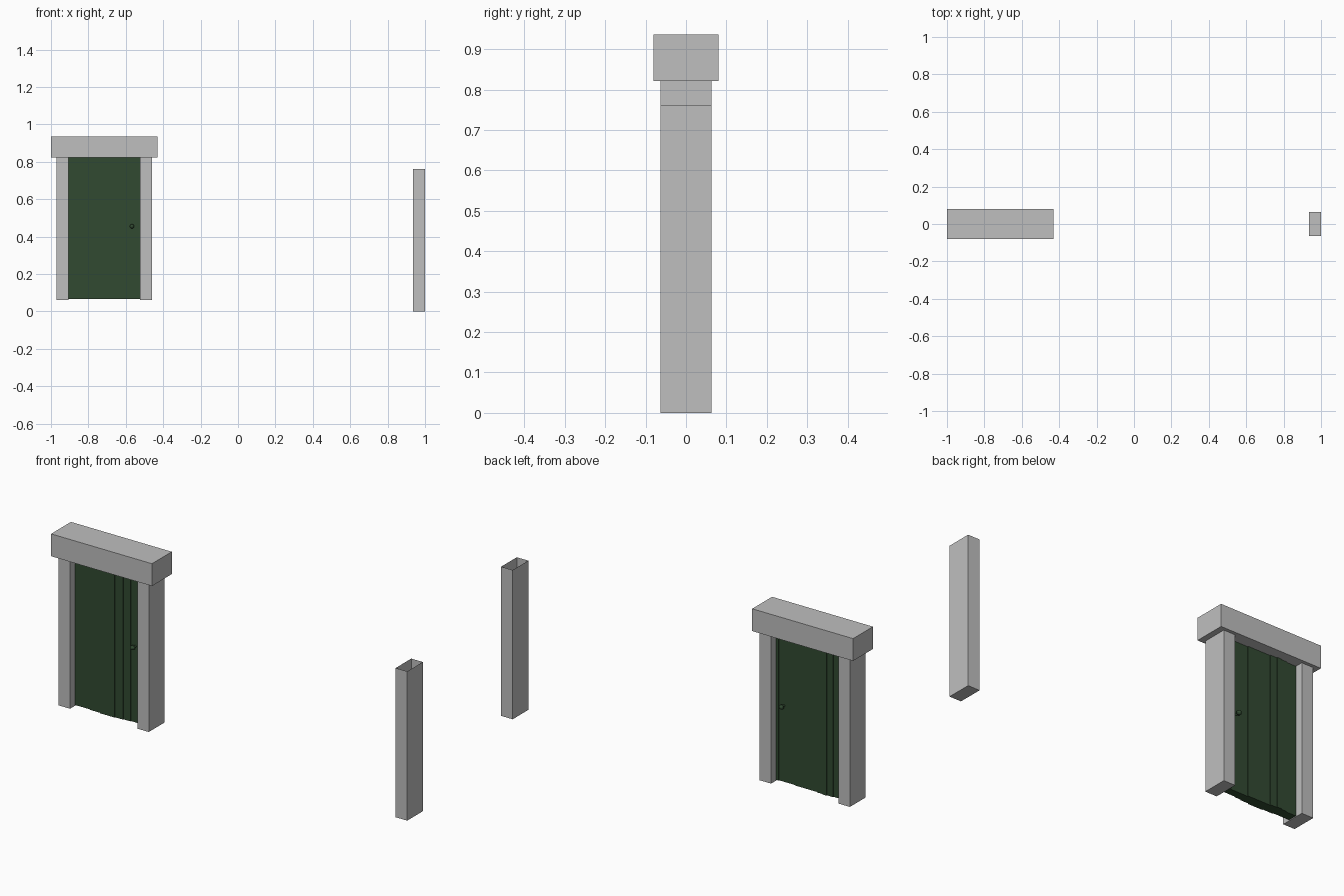
import bpy
import bmesh
from mathutils import Matrix, Vector

cube = bpy.data.objects.get("Cube")
if cube:
    bpy.data.objects.remove(cube, do_unlink=True)


def make_material(name, rgb):
    mat = bpy.data.materials.new(name)
    mat.use_nodes = True
    mat.diffuse_color = (*rgb, 1)
    mat.node_tree.nodes["Principled BSDF"].inputs["Base Color"].default_value = (*rgb, 1)
    return mat


stone = make_material("grey_stone", (0.52, 0.52, 0.52))
green = make_material("dark_green", (0.031, 0.068, 0.031))


def add_object(name, bm, mat):
    mesh = bpy.data.meshes.new(name)
    bm.to_mesh(mesh)
    bm.free()
    mesh.materials.append(mat)
    obj = bpy.data.objects.new(name, mesh)
    bpy.context.collection.objects.link(obj)
    return obj


def box(name, low, high, mat, open_top=False):
    low, high = Vector(low), Vector(high)
    bm = bmesh.new()
    bmesh.ops.create_cube(bm, size=1, matrix=Matrix.Translation((low + high) / 2)
                          @ Matrix.Diagonal((*(high - low), 1)))
    if open_top:
        bm.normal_update()
        bmesh.ops.delete(bm, geom=[f for f in bm.faces if f.normal.z > 0.9], context='FACES')
    return add_object(name, bm, mat)


# Posts: two in the frame and one standing apart, each open at the top
POST = Vector((0.065, 0.126, 0.762))
for name, x, z in (("right_post", -0.97, 0.062), ("left_post", -0.525, 0.062),
                   ("spare_post", 0.935, 0)):
    corner = Vector((x, -POST.y / 2, z))
    box(name, corner, corner + POST, stone, open_top=True)

# Lintel
box("lintel", (-1, -0.08, 0.822), (-0.43, 0.08, 0.936), stone)

# Door: one slab of boards whose faces step slightly in depth
edges = [-0.905, -0.85, -0.816, -0.793, -0.758, -0.676, -0.632, -0.592, -0.539, -0.525]
front_steps = [0, 0, 1, 1, 2, 1, 0, -1, -1]
back_steps = [0, 1, 2, 1, 0, 0, -1, -1, 0]
HALF, STEP = 0.023, 0.004


def outline(steps, side):
    return [(x, side * (HALF + STEP * s))
            for i, s in enumerate(steps) for x in edges[i:i + 2]]


profile = outline(front_steps, -1) + outline(back_steps, 1)[::-1]
profile = [p for i, p in enumerate(profile) if p != profile[i - 1]]
bm = bmesh.new()
base = bm.faces.new([bm.verts.new((x, y, 0.066)) for x, y in profile])
extruded = bmesh.ops.extrude_face_region(bm, geom=[base], use_keep_orig=True)
top = [v for v in extruded["geom"] if isinstance(v, bmesh.types.BMVert)]
bmesh.ops.translate(bm, verts=top, vec=(0, 0, 0.756))
bmesh.ops.recalc_face_normals(bm, faces=bm.faces)
add_object("door", bm, green)

# Door knobs, one on each side
for name, side in (("front_knob", -1), ("back_knob", 1)):
    bm = bmesh.new()
    turn = Matrix.Rotation(1.5708, 4, 'X')
    bmesh.ops.create_cone(bm, cap_ends=True, segments=12, radius1=0.006, radius2=0.006, depth=0.02,
                          matrix=Matrix.Translation((-0.567, side * 0.027, 0.455)) @ turn)
    bmesh.ops.create_uvsphere(bm, u_segments=12, v_segments=8, radius=0.012,
                              matrix=Matrix.Translation((-0.567, side * 0.039, 0.455)) @ turn)
    add_object(name, bm, green)
